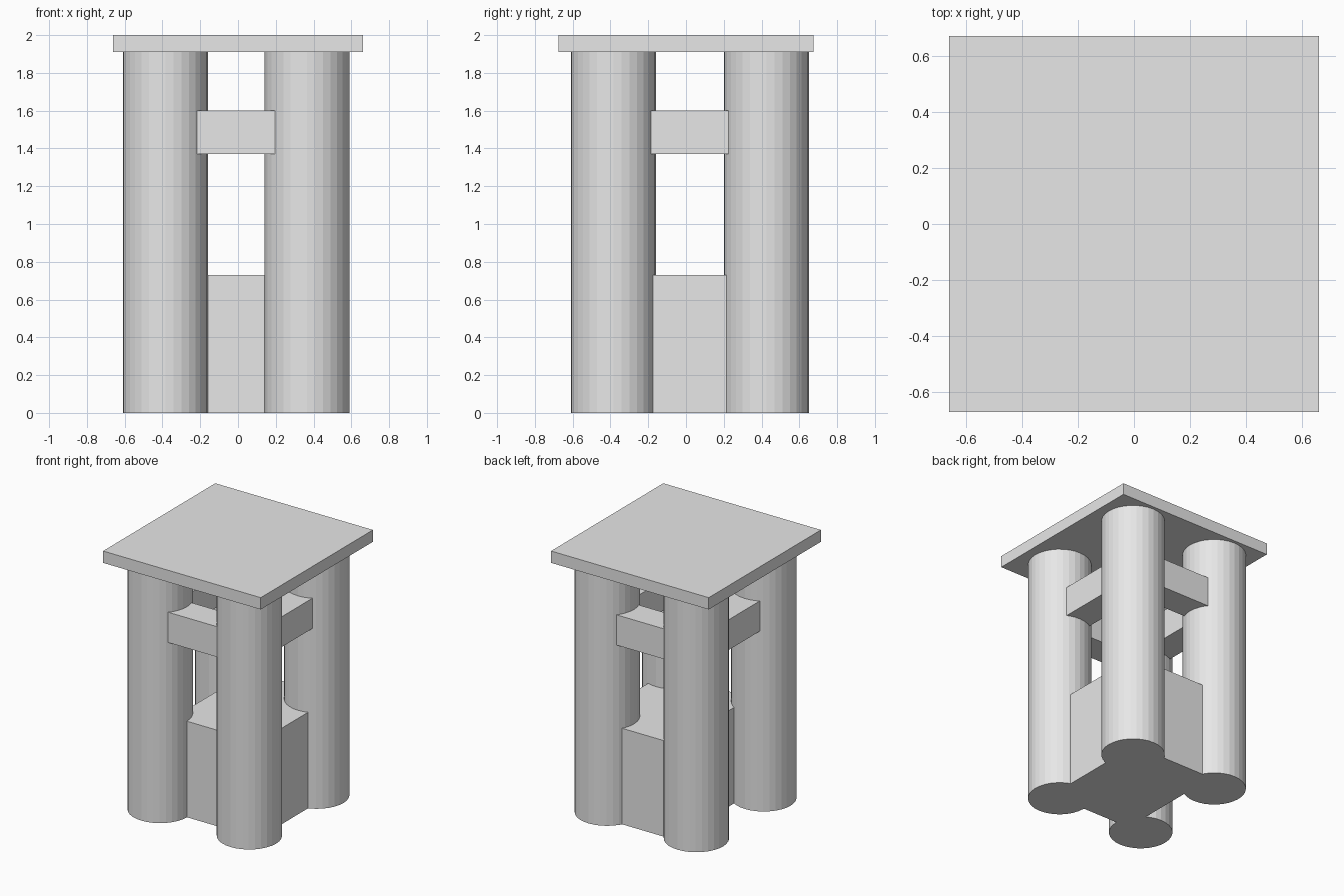
import bpy
import bmesh
from mathutils import Matrix, Vector

cube = bpy.data.objects.get("Cube")
if cube:
    bpy.data.objects.remove(cube, do_unlink=True)

# Single plain grey for the whole structure
GREY = (0.8, 0.8, 0.8, 1.0)
grey = bpy.data.materials.new("light_grey")
grey.use_nodes = True
grey.diffuse_color = GREY
shader = next(n for n in grey.node_tree.nodes if n.type == "BSDF_PRINCIPLED")
shader.inputs["Base Color"].default_value = GREY


def add_object(name, bm):
    mesh = bpy.data.meshes.new(name)
    bm.to_mesh(mesh)
    bm.free()
    mesh.materials.append(grey)
    obj = bpy.data.objects.new(name, mesh)
    bpy.context.collection.objects.link(obj)
    return obj


def box(name, low, high):
    low, high = Vector(low), Vector(high)
    bm = bmesh.new()
    matrix = Matrix.Translation((low + high) / 2) @ Matrix.Diagonal((*(high - low), 1))
    bmesh.ops.create_cube(bm, size=1, matrix=matrix)
    return add_object(name, bm)


def column(name, x, y, radius, height):
    bm = bmesh.new()
    bmesh.ops.create_cone(bm, cap_ends=True, segments=32, radius1=radius, radius2=radius,
                          depth=height, matrix=Matrix.Translation((x, y, height / 2)))
    return add_object(name, bm)


# Four round columns
SLAB_BOTTOM = 1.91
for depth_name, y in (("front", -0.385), ("back", 0.425)):
    for side_name, x in (("right", -0.385), ("left", 0.365)):
        column(f"{depth_name}_{side_name}_column", x, y, 0.225, SLAB_BOTTOM)

# Flat roof slab
box("roof_slab", (-0.663, -0.674, SLAB_BOTTOM), (0.663, 0.674, 2.0))

# Solid block between the column feet
box("base_block", (-0.27, -0.385, 0), (0.44, 0.53, 0.73))

# Ring of four beams tying the columns together
X0, X1, Y0, Y1 = -0.49, 0.468, -0.532, 0.565
Z0, Z1, THICK = 1.37, 1.6, 0.22
for name, y in (("front_beam", Y0), ("back_beam", Y1 - THICK)):
    box(name, (-0.385, y, Z0), (0.365, y + THICK, Z1))
for name, x in (("right_beam", X0), ("left_beam", X1 - THICK)):
    box(name, (x, -0.385, Z0), (x + THICK, 0.425, Z1))
